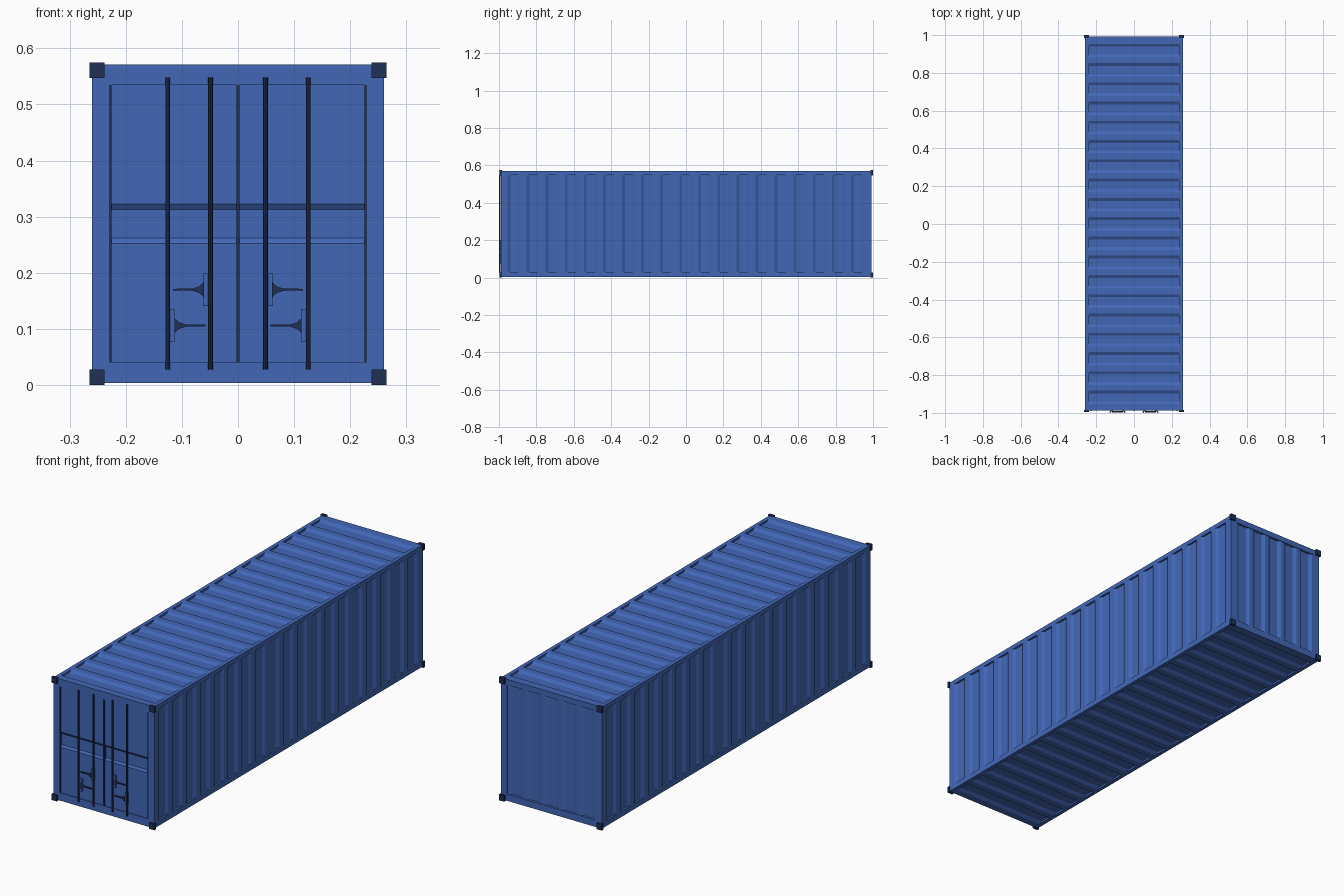
import bpy, bmesh
from mathutils import Vector

if "Cube" in bpy.data.objects:
    bpy.data.objects.remove(bpy.data.objects["Cube"])


def material(name, color):
    m = bpy.data.materials.new(name)
    m.diffuse_color = color
    m.use_nodes = True
    m.node_tree.nodes["Principled BSDF"].inputs["Base Color"].default_value = m.diffuse_color
    return m


BLUE = material("blue_paint", (0.055, 0.135, 0.47, 1))
DARK = material("dark_steel", (0.014, 0.03, 0.09, 1))


def finish(name, bm, mat):
    bmesh.ops.recalc_face_normals(bm, faces=bm.faces)
    me = bpy.data.meshes.new(name)
    bm.to_mesh(me)
    bm.free()
    me.materials.append(mat)
    ob = bpy.data.objects.new(name, me)
    bpy.context.collection.objects.link(ob)
    return ob


def box(name, x0, x1, y0, y1, z0, z1, mat=BLUE):
    bm = bmesh.new()
    bmesh.ops.create_cube(bm, size=1)
    for v in bm.verts:
        v.co = ((x0 + x1) / 2 + v.co.x * (x1 - x0),
                (y0 + y1) / 2 + v.co.y * (y1 - y0),
                (z0 + z1) / 2 + v.co.z * (z1 - z0))
    return finish(name, bm, mat)


def prism(name, profile, v0, v1, origin, u, v, n, mat=BLUE):
    """Profile of (u, n) points swept along v from v0 to v1."""
    o, u, v, n = map(Vector, (origin, u, v, n))
    bm = bmesh.new()
    a = [bm.verts.new(o + u * p + n * q + v * v0) for p, q in profile]
    b = [bm.verts.new(o + u * p + n * q + v * v1) for p, q in profile]
    bm.faces.new(a)
    bm.faces.new(b)
    for i in range(len(a)):
        j = (i + 1) % len(a)
        bm.faces.new((a[i], a[j], b[j], b[i]))
    return finish(name, bm, mat)


def corrugation(count, pitch, half, groove=0.072, slope=0.015, depth=0.009):
    pts = [(-half, -0.016), (-half, 0)]
    for i in range(count):
        c = (i - (count - 1) / 2) * pitch
        pts += [(c - groove / 2, 0), (c - groove / 2 + slope, -depth),
                (c + groove / 2 - slope, -depth), (c + groove / 2, 0)]
    return pts + [(half, 0), (half, -0.016)]


X, Y, Z = (1, 0, 0), (0, 1, 0), (0, 0, 1)
W, F, B, Z0, Z1 = 0.26, -0.988, 0.992, 0.004, 0.571

# Corrugated walls, roof, floor and back end
long_wave = corrugation(19, 0.102, 0.96)
for s, side in ((1, "right"), (-1, "left")):
    prism(side + "_wall", long_wave, 0.03, 0.55, (s * W, 0, 0), Y, Z, (s, 0, 0))
prism("roof", long_wave, -0.242, 0.242, (0, 0, Z1), Y, X, Z)
prism("floor", long_wave, -0.242, 0.242, (0, 0, Z0), Y, X, (0, 0, -1))
prism("back_wall", corrugation(5, 0.092, 0.232), 0.035, 0.545, (0, B - 0.002, 0), X, Z, Y)

# Frame: long rails, corner posts, cross beams
for s, side in ((1, "right"), (-1, "left")):
    xs = sorted((s * 0.242, s * W))
    box(side + "_top_rail", *xs, F, B, 0.55, Z1)
    box(side + "_bottom_rail", *xs, F, B, Z0, 0.03)
    xs = sorted((s * 0.228, s * W))
    box(side + "_front_post", *xs, F, -0.955, Z0, Z1)
    box(side + "_back_post", *xs, 0.955, B, Z0, Z1)
box("front_header", -0.23, 0.23, F, -0.955, 0.535, Z1)
box("front_sill", -0.23, 0.23, F, -0.955, Z0, 0.04)
box("back_header", -0.23, 0.23, 0.955, B, 0.545, Z1)
box("back_sill", -0.23, 0.23, 0.955, B, Z0, 0.035)

# Corner castings
for sx in (-1, 1):
    for ys in ((-0.996, -0.984), (0.986, 1.0)):
        for zs in ((0, 0.028), (0.547, 0.575)):
            xs = sorted((sx * 0.238, sx * 0.265))
            box("corner_casting", *xs, *ys, *zs, DARK)

# Doors with one horizontal groove, plus dark seals
door = [(0.04, -0.02), (0.04, 0), (0.252, 0), (0.262, -0.007), (0.313, -0.007),
        (0.323, 0), (0.535, 0), (0.535, -0.02)]
for s, side in ((1, "right"), (-1, "left")):
    prism(side + "_door", door, *sorted((0, s * 0.228)), (0, -0.984, 0), Z, X, (0, -1, 0))
for x, h in ((-0.2275, 0.002), (0, 0.003), (0.2275, 0.002)):
    box("door_seal", x - h, x + h, -0.989, -0.97, 0.04, 0.535, DARK)

# Locking bars
for x in (-0.125, -0.049, 0.049, 0.125):
    bm = bmesh.new()
    bmesh.ops.create_cone(bm, cap_ends=True, segments=8, radius1=0.0042,
                          radius2=0.0042, depth=0.52)
    for v in bm.verts:
        v.co += Vector((x, -0.9955, 0.288))
    finish("locking_bar", bm, DARK)

# Handles with their mounting plates: (bar x, reach direction, height)
handle = [(0.012, -0.013), (0.02, -0.006), (0.032, -0.002), (0.067, -0.0015),
          (0.067, 0.0015), (0.032, 0.002), (0.02, 0.006), (0.012, 0.013)]
for s in (-1, 1):
    for x, d, z in ((0.049, 1, 0.17), (0.125, -1, 0.106)):
        box("handle_plate", *sorted((s * x, s * (x + d * 0.013))),
            -0.993, -0.983, z - 0.029, z + 0.029)
        prism("door_handle", handle, -0.998, -0.991, (s * x, 0, z),
              (s * d, 0, 0), Y, Z, DARK)
